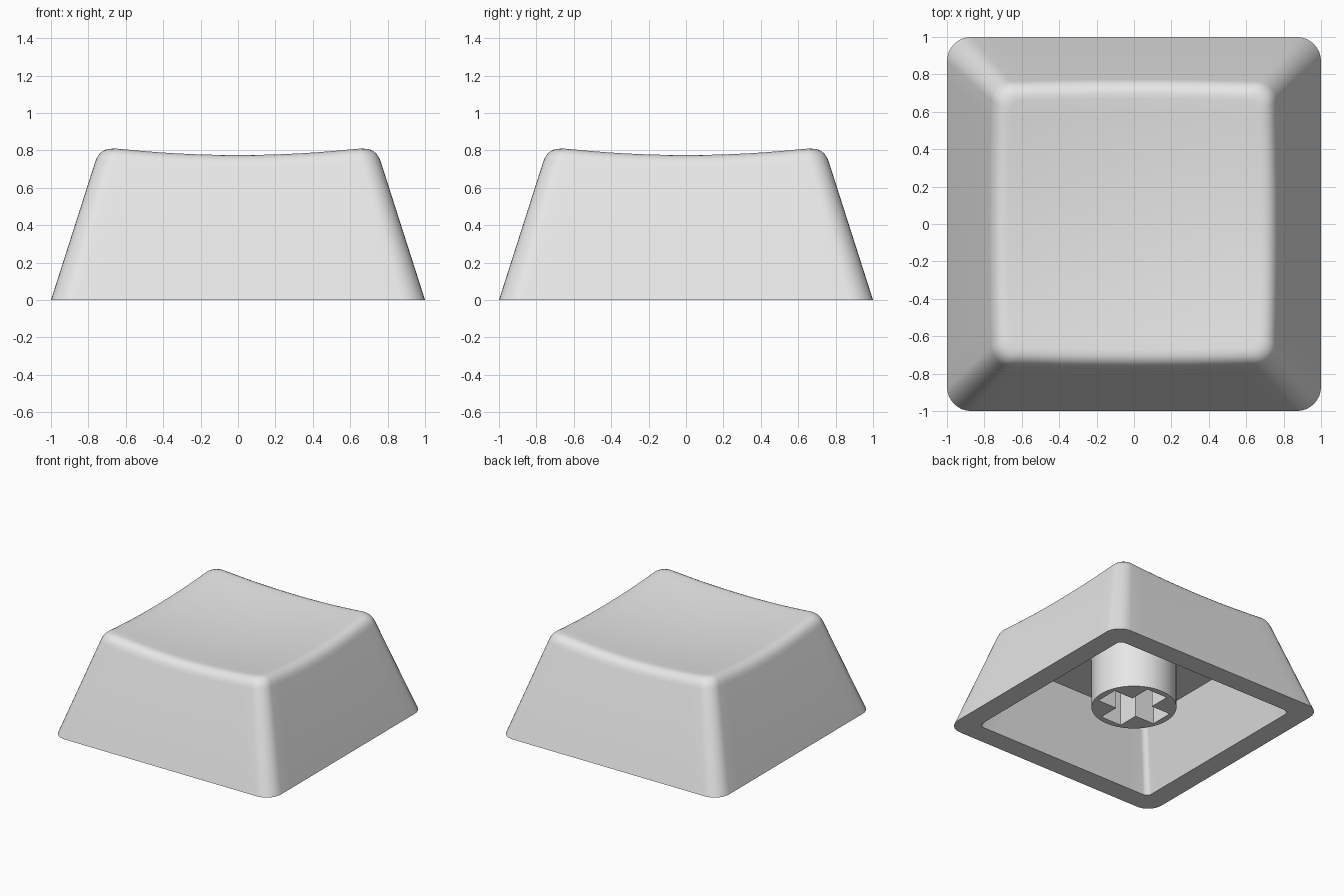
import bpy, bmesh, math

if "Cube" in bpy.data.objects:
    bpy.data.objects.remove(bpy.data.objects["Cube"])

ARC, SIDE = 8, 14            # segments per rounded corner / per straight side
QUARTER = ARC + SIDE
COUNT = 4 * QUARTER
SLOPE = 0.32                 # inward lean of the walls
FILLET = 0.078

grey = bpy.data.materials.new("light grey plastic")
grey.diffuse_color = (0.8, 0.8, 0.8, 1)
grey.use_nodes = True
grey.node_tree.nodes["Principled BSDF"].inputs["Base Color"].default_value = grey.diffuse_color


def outline(j, h, r):
    """Point j of a rounded square with half size h and corner radius r."""
    q, i = divmod(j % COUNT, QUARTER)
    c = h - r
    if i <= ARC:
        a = math.pi / 2 * i / ARC
        x, y = c + r * math.cos(a), c + r * math.sin(a)
    else:
        x, y = c - 2 * c * (i - ARC) / SIDE, h
    for _ in range(q):
        x, y = -y, x
    return x, y


def dish(x, y):
    """Height of the scooped top."""
    return 0.735 + 0.087 * (x * x + y * y)


def wall(j, z):
    return (*outline(j, 1 - SLOPE * z, 0.13 - 0.035 * z), z)


def top_edge(j):
    """Lower, sharp and inner control points of the rounded top edge."""
    z = 0.78
    for _ in range(8):
        z = dish(*wall(j, z)[:2])
    low = wall(j, z - FILLET)
    sharp = wall(j, z)
    x, y = outline(j, 1 - SLOPE * z - FILLET, 0.055)
    return low, sharp, (x, y, dish(x, y))


def finish(ob):
    ob.data.materials.append(grey)
    bpy.ops.object.select_all(action='DESELECT')
    ob.select_set(True)
    bpy.context.view_layer.objects.active = ob
    bpy.ops.object.shade_smooth_by_angle(angle=math.radians(30))


def make(name, bm):
    bmesh.ops.recalc_face_normals(bm, faces=bm.faces)
    me = bpy.data.meshes.new(name)
    bm.to_mesh(me)
    bm.free()
    ob = bpy.data.objects.new(name, me)
    bpy.context.collection.objects.link(ob)
    return ob


# Cap shell: rings from the cavity ceiling, round the rim, up the wall, over the dish
edges = [top_edge(j) for j in range(COUNT)]
rings = [[(*outline(j, 0.66, 0.04), 0.53) for j in range(COUNT)],
         [(*outline(j, 0.83, 0.045), 0) for j in range(COUNT)],
         [wall(j, 0) for j in range(COUNT)]]
for k in range(7):
    t = k / 6
    rings.append([tuple((1 - t) ** 2 * a + 2 * t * (1 - t) * b + t * t * c
                        for a, b, c in zip(*e)) for e in edges])
for k in range(9, 0, -1):
    s = k / 10
    rings.append([(x * s, y * s, dish(x * s, y * s)) for _, _, (x, y, _) in edges])

bm = bmesh.new()
loops = [[bm.verts.new(p) for p in ring] for ring in rings]
for a, b in zip(loops, loops[1:]):
    for j in range(COUNT):
        n = (j + 1) % COUNT
        bm.faces.new((a[j], a[n], b[n], b[j]))
bm.faces.new(loops[0])
centre = bm.verts.new((0, 0, dish(0, 0)))
for j in range(COUNT):
    bm.faces.new((loops[-1][j], loops[-1][(j + 1) % COUNT], centre))
finish(make("cap_shell", bm))

# Stem: round post under the ceiling
bm = bmesh.new()
bmesh.ops.create_cone(bm, cap_ends=True, segments=64, radius1=0.32, radius2=0.32, depth=0.45)
bmesh.ops.translate(bm, verts=bm.verts, vec=(0, 0, 0.325))
stem = make("stem", bm)

# Cross-shaped socket cut into the stem
L, W = 0.27, 0.095
bm = bmesh.new()
pts = []
for q in range(4):
    for x, y in ((L, -W), (L, W), (W, W)):
        for _ in range(q):
            x, y = -y, x
        pts.append((x, y, 0.0))
face = bm.faces.new([bm.verts.new(p) for p in pts])
up = bmesh.ops.extrude_face_region(bm, geom=[face])["geom"]
bmesh.ops.translate(bm, verts=[v for v in up if isinstance(v, bmesh.types.BMVert)],
                    vec=(0, 0, 0.52))
cutter = make("socket_cutter", bm)
cutter.hide_render = True

cut = stem.modifiers.new("socket", 'BOOLEAN')
cut.operation = 'DIFFERENCE'
cut.solver = 'EXACT'
cut.object = cutter
bpy.context.view_layer.objects.active = stem
bpy.ops.object.modifier_apply(modifier="socket")
bpy.data.objects.remove(cutter)
finish(stem)
